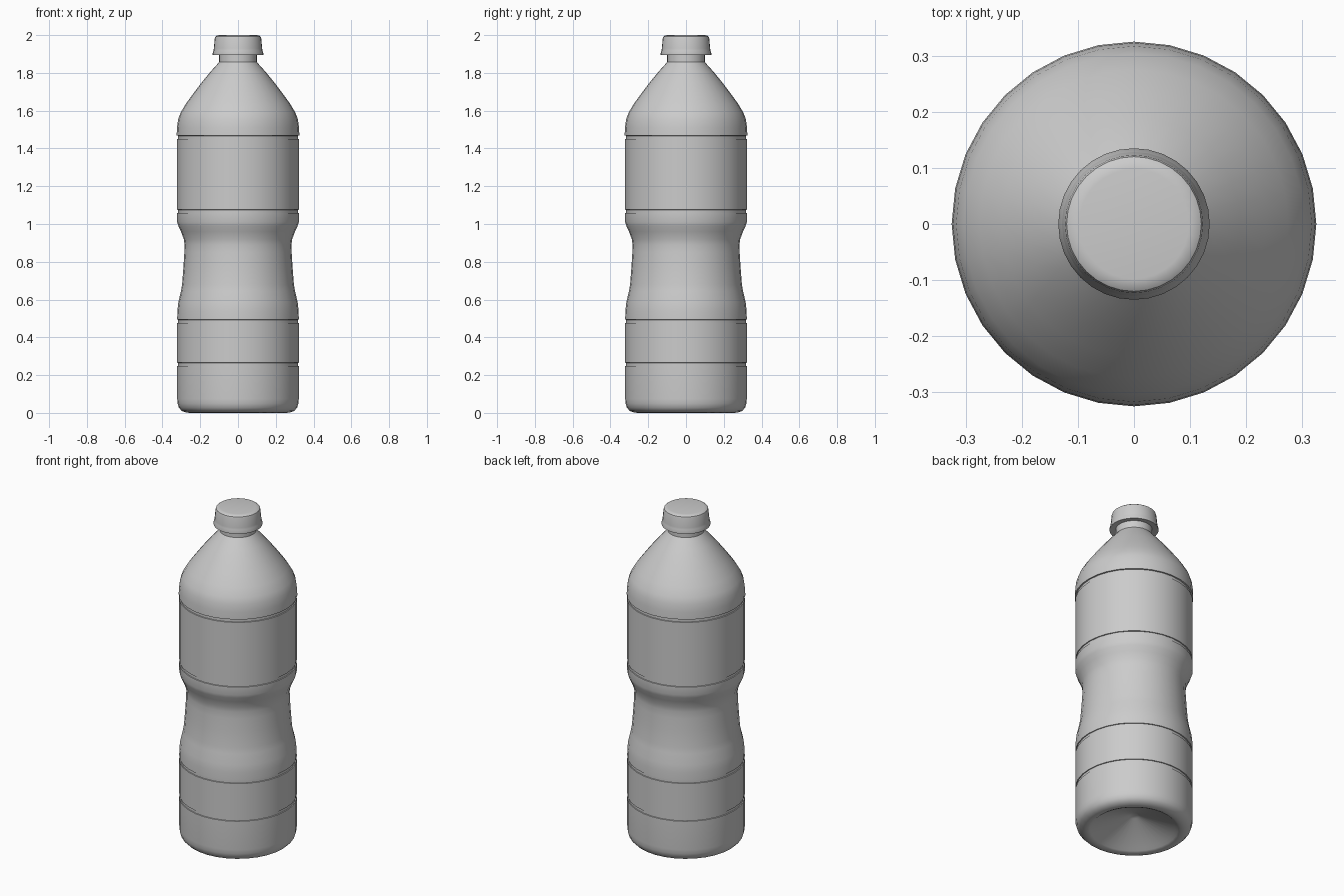
import bpy, bmesh, math

if "Cube" in bpy.data.objects:
    bpy.data.objects.remove(bpy.data.objects["Cube"])

SIDES = 32

def lathe(name, profile, angle=35):
    """Revolve (radius, height) points about z; radius 0 becomes a single pole."""
    bm = bmesh.new()
    rings = []
    for r, z in profile:
        if r == 0:
            rings.append([bm.verts.new((0, 0, z))] * SIDES)
        else:
            rings.append([bm.verts.new((r * math.cos(2 * math.pi * i / SIDES),
                                        r * math.sin(2 * math.pi * i / SIDES), z))
                          for i in range(SIDES)])
    for a, b in zip(rings, rings[1:]):
        for i in range(SIDES):
            j = (i + 1) % SIDES
            bm.faces.new(list(dict.fromkeys((a[i], a[j], b[j], b[i]))))
    bmesh.ops.recalc_face_normals(bm, faces=bm.faces)
    mesh = bpy.data.meshes.new(name)
    bm.to_mesh(mesh)
    bm.free()
    obj = bpy.data.objects.new(name, mesh)
    bpy.context.collection.objects.link(obj)
    bpy.ops.object.select_all(action='DESELECT')
    obj.select_set(True)
    bpy.context.view_layer.objects.active = obj
    bpy.ops.object.shade_smooth_by_angle(angle=math.radians(angle))
    return obj

def groove(z):
    """Shallow ring pressed into the wall, centred on height z."""
    return [(0.322, z - 0.009), (0.317, z - 0.008), (0.317, z + 0.008), (0.322, z + 0.009)]

# Bottle body: hollow base, ribbed wall, gripped waist, shoulder and neck
body = [(0, 0.095), (0.02, 0.095), (0.03, 0.09), (0.225, 0.018), (0.24, 0.006), (0.255, 0.0),
        (0.275, 0.002), (0.297, 0.01), (0.313, 0.027), (0.32, 0.05), (0.322, 0.075)]
body += groove(0.257) + groove(0.485)
body += [(0.321, 0.54), (0.316, 0.585), (0.302, 0.645), (0.296, 0.68), (0.289, 0.77),
         (0.284, 0.85), (0.283, 0.89), (0.287, 0.92), (0.302, 0.96), (0.316, 0.99),
         (0.322, 1.01)]
body += groove(1.067)
body += [(0.322, 1.449), (0.317, 1.45), (0.317, 1.467), (0.325, 1.468),
         (0.323, 1.51), (0.317, 1.555), (0.304, 1.59), (0.275, 1.638), (0.235, 1.693),
         (0.19, 1.752), (0.145, 1.807), (0.115, 1.84), (0.1, 1.858), (0.1, 1.92)]
lathe("bottle_body", body)

# Screw cap: flared skirt, rounded top edge
cap = [(0.098, 1.9), (0.134, 1.896), (0.135, 1.902), (0.129, 1.918), (0.128, 1.93),
       (0.123, 1.982), (0.12, 1.992), (0.111, 1.998), (0.098, 2.0), (0, 2.0)]
lathe("screw_cap", cap)
